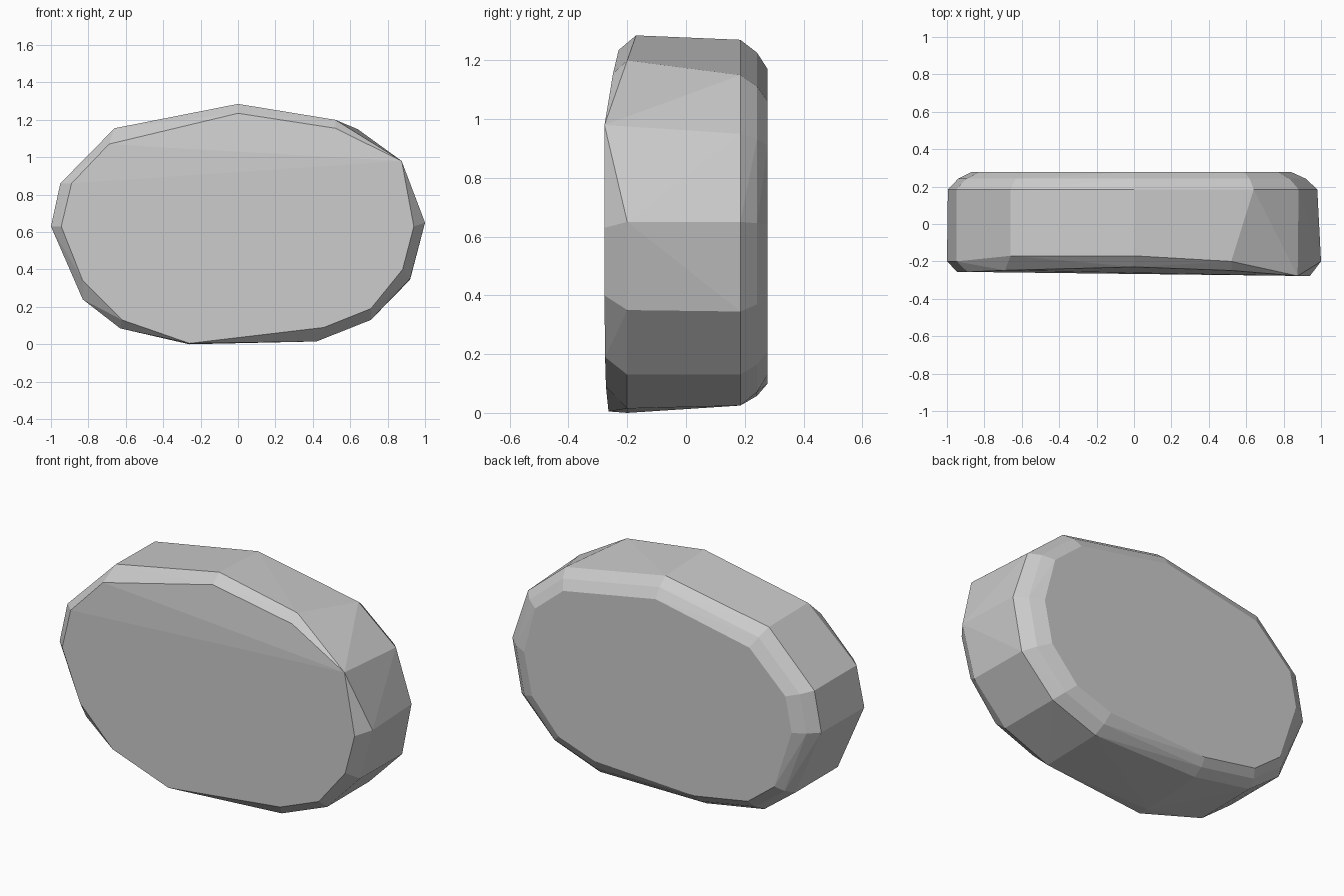
import bpy, bmesh, math

if "Cube" in bpy.data.objects:
    bpy.data.objects.remove(bpy.data.objects["Cube"])

# Outlines as (x, z), clockwise from the top
front_cap = [(0, 1.235), (.52, 1.155), (.875, .98), (.94, .63), (.88, .40),
             (.71, .19), (.46, .09), (-.26, .005), (-.62, .13), (-.83, .34),
             (-.945, .63), (-.89, .86), (-.69, 1.07)]
front_rim = [(0, 1.285), (.52, 1.2), (.88, .96), (1, .65), (.92, .35),
             (.71, .13), (.42, .015), (-.26, 0), (-.63, .085), (-.83, .24),
             (-1, .63), (-.95, .86), (-.66, 1.155)]
back_rim = [(0, 1.27), (.64, 1.15), (.88, .95), (.98, .65), (.92, .345),
            (.71, .13), (.42, .025), (-.26, .025), (-.63, .09), (-.83, .24),
            (-.995, .63), (-.95, .86), (-.66, 1.15)]
back_cap = [(0, 1.17), (.59, 1.06), (.77, .91), (.84, .64), (.79, .40),
            (.62, .21), (.39, .13), (-.25, .10), (-.59, .16), (-.76, .29),
            (-.87, .63), (-.83, .83), (-.60, 1.05)]


def front_y(x, z):
    # front face leans slightly and curls back near the top
    return -.267 - .012 * x + .16 * max(0, z - 1)


def front_rim_y(x, z):
    return -.17 if z > 1.22 or (x < 0 and z > 1.1) else -.2


# Rounded stone slab: hull around the four outlines
bm = bmesh.new()
for outline, depth in ((front_cap, front_y), (front_rim, front_rim_y),
                       (back_rim, lambda x, z: .185), (back_cap, lambda x, z: .278)):
    for x, z in outline:
        bm.verts.new((x, depth(x, z), z))
# Softened middle of the back bevel
for (x0, z0), (x1, z1) in zip(back_rim, back_cap):
    bm.verts.new((x0 * .56 + x1 * .44, .242, z0 * .56 + z1 * .44))
hull = bmesh.ops.convex_hull(bm, input=bm.verts[:])
bmesh.ops.delete(bm, geom=[v for v in bm.verts if not v.link_faces], context='VERTS')
bmesh.ops.dissolve_limit(bm, angle_limit=math.radians(2), verts=bm.verts[:], edges=bm.edges[:])
bmesh.ops.recalc_face_normals(bm, faces=bm.faces[:])

mesh = bpy.data.meshes.new("stone_slab")
bm.to_mesh(mesh)
bm.free()
stone = bpy.data.objects.new("stone_slab", mesh)
bpy.context.collection.objects.link(stone)
